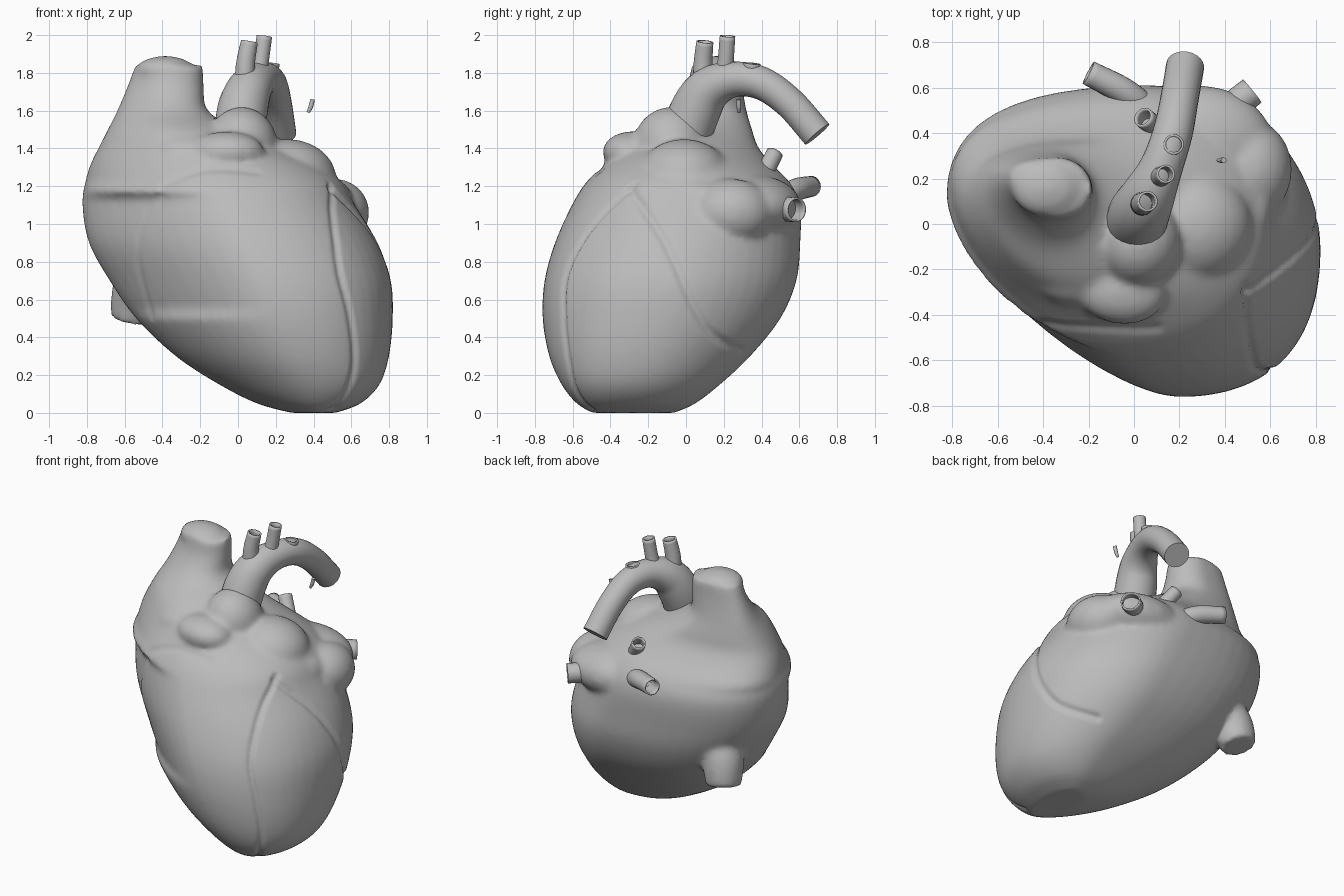
import bpy, bmesh, math
from mathutils import Vector, Matrix
from mathutils.bvhtree import BVHTree
from mathutils.kdtree import KDTree

if "Cube" in bpy.data.objects:
    bpy.data.objects.remove(bpy.data.objects["Cube"])

GREY = (0.5, 0.5, 0.5, 1)
mat = bpy.data.materials.new("plain grey")
mat.use_nodes = True
mat.diffuse_color = GREY
mat.node_tree.nodes["Principled BSDF"].inputs["Base Color"].default_value = GREY


def spline(points, n):
    """Smooth curve through points of any dimension."""
    p = [Vector(q) for q in points]
    p = [2 * p[0] - p[1]] + p + [2 * p[-1] - p[-2]]
    out = []
    for a, b, c, d in zip(p, p[1:], p[2:], p[3:]):
        for i in range(n):
            t = i / n
            out.append(b + (c - a) * (t / 2) + (2 * a - 5 * b + 4 * c - d) * (t * t / 2)
                       + (3 * b - a - 3 * c + d) * (t ** 3 / 2))
    return out + [p[-2]]


def loft(bm, rings, capped=True):
    rows = [[bm.verts.new(co) for co in ring] for ring in rings]
    for low, high in zip(rows, rows[1:]):
        for i in range(len(low)):
            j = (i + 1) % len(low)
            bm.faces.new((low[i], low[j], high[j], high[i]))
    if capped:
        bm.faces.new(rows[0][::-1])
        bm.faces.new(rows[-1])


def tube_rings(points, sides=24, n=6):
    """Round rings along a path of (x, y, z, radius)."""
    path = spline(points, n)
    rings = []
    for i, p in enumerate(path):
        way = path[min(i + 1, len(path) - 1)].xyz - path[max(i - 1, 0)].xyz
        turn = way.to_track_quat('Z', 'X')
        rings.append([p.xyz + turn @ Vector((math.cos(a), math.sin(a), 0)) * p.w
                      for a in (2 * math.pi * k / sides for k in range(sides))])
    return rings


def finish(name, bm):
    bmesh.ops.recalc_face_normals(bm, faces=bm.faces[:])
    mesh = bpy.data.meshes.new(name)
    bm.to_mesh(mesh)
    bm.free()
    mesh.materials.append(mat)
    ob = bpy.data.objects.new(name, mesh)
    bpy.context.collection.objects.link(ob)
    return ob


def shade(ob):
    bpy.ops.object.select_all(action='DESELECT')
    ob.select_set(True)
    bpy.context.view_layer.objects.active = ob
    bpy.ops.object.shade_smooth_by_angle(angle=math.radians(40))


def vessel(name, points, hollow=True):
    bm = bmesh.new()
    loft(bm, tube_rings(points), capped=not hollow)
    ob = finish(name, bm)
    shade(ob)
    if hollow:
        wall = ob.modifiers.new("wall", 'SOLIDIFY')
        wall.thickness = 0.01
        wall.offset = -1


def slice_ring(s, n=12):
    """Closed outline from four quarter arcs with uneven fullness."""
    z, x0, x1, y0, y1 = s
    w, d, mx, my = x1 - x0, y1 - y0, (x0 + x1) / 2, (y0 + y1) / 2
    front, back = Vector((mx + .06 * w, y0, z)), Vector((mx + .1 * w, y1, z))
    left, right = Vector((x1, my, z)), Vector((x0, my + (.1 if z < 1.2 else .15) * d, z))
    narrow = .42 if z < .55 else .33 if z < 1.15 else .45
    ring = []
    for a, b, k, along_x in ((front, left, .62, True), (left, back, .52, False),
                             (back, right, .68, True), (right, front, narrow, False)):
        corner = Vector((b.x, a.y, z)) if along_x else Vector((a.x, b.y, z))
        p, q = a.lerp(corner, k), b.lerp(corner, k)
        for i in range(n):
            t = i / n
            u = 1 - t
            ring.append(a * u ** 3 + p * 3 * u * u * t + q * 3 * u * t * t + b * t ** 3)
    return ring


# Chambers and upper great vein: height, x range, y range
SLICES = [
    (0, .28, .52, -.5, -.06), (.05, .1, .65, -.58, .05), (.15, -.1, .75, -.66, .18),
    (.3, -.33, .8, -.725, .34), (.5, -.54, .82, -.76, .5), (.7, -.68, .81, -.75, .585),
    (.9, -.79, .74, -.695, .605), (1.1, -.825, .62, -.605, .605), (1.22, -.81, .55, -.53, .55),
    (1.32, -.78, .42, -.43, .45), (1.41, -.735, .22, -.34, .38), (1.5, -.69, 0, -.24, .35),
    (1.6, -.64, -.16, -.09, .32), (1.72, -.59, -.18, .0, .3), (1.84, -.545, -.185, .03, .29),
]
body = bmesh.new()
loft(body, [slice_ring(s) for s in spline(SLICES, 4)])

# Lumps blended into the body: centre, radii, turn about z in degrees
LUMPS = [
    ((.02, -.08, 1.41), (.19, .2, .21), 0),        # root of the main artery
    ((.26, -.01, 1.24), (.26, .25, .21), 0),       # lung artery trunk
    ((-.06, -.29, 1.38), (.2, .15, .11), -10),     # right auricle tip
    ((-.3, -.2, 1.35), (.2, .15, .13), -25),       # right auricle base
    ((.51, .24, 1.06), (.185, .22, .18), 0),       # left auricle
    ((.46, .02, 1.12), (.14, .2, .13), -20),       # left auricle tip
    ((.28, .36, 1.09), (.33, .25, .17), 0),        # left atrium
    ((-.385, .16, 1.815), (.155, .13, .075), 0),   # sloping vein top
]
for centre, radii, turn in LUMPS:
    bmesh.ops.create_icosphere(
        body, subdivisions=4, radius=1,
        matrix=Matrix.Translation(centre) @ Matrix.Rotation(math.radians(turn), 4, 'Z')
        @ Matrix.Diagonal((*radii, 1)))

# Lower great vein
loft(body, tube_rings([(-.46, .26, .86, .12), (-.53, .34, .66, .135), (-.56, .38, .49, .115)]))

# Fuse and soften the chambers
rough = finish("rough_body", body)
fuse = rough.modifiers.new("fuse", 'REMESH')
fuse.mode = 'VOXEL'
fuse.voxel_size = 0.016
soften = rough.modifiers.new("soften", 'SMOOTH')
soften.factor = 0.5
soften.iterations = 16
view = bpy.context.evaluated_depsgraph_get()
mesh = bpy.data.meshes.new_from_object(rough.evaluated_get(view))
bpy.data.objects.remove(rough)

# Surface grooves: width, depth and path
GROOVES = [
    (.03, .016, [(.45, -.25, 1.17), (.5, -.48, 1), (.53, -.62, .75),
                 (.59, -.64, .5), (.6, -.6, .25), (.5, -.5, .03)]),
    (.035, .016, [(.45, -.27, 1.15), (.66, -.1, .85), (.78, .02, .6),
                  (.75, .14, .42), (.58, .33, .3)]),
    (.04, .008, [(.1, -.47, 1.29), (-.2, -.45, 1.28), (-.45, -.38, 1.1),
                 (-.55, -.34, .8), (-.52, -.3, .5)]),
]
bm = bmesh.new()
bm.from_mesh(mesh)
bm.normal_update()
surface = BVHTree.FromBMesh(bm)
for width, depth, path in GROOVES:
    marks = spline(path, 24)
    tree = KDTree(len(marks))
    for i, p in enumerate(marks):
        tree.insert(surface.find_nearest(p)[0], i)
    tree.balance()
    for v in bm.verts:
        gap = tree.find(v.co)[2]
        if gap < width:
            v.co -= v.normal * depth * (1 - gap / width)
heart_body = finish("heart_body", bm)
heart_body.data.polygons.foreach_set("use_smooth", [True] * len(heart_body.data.polygons))

# Main artery arch and its branches
vessel("artery_arch", [(.0, -.04, 1.35, .13), (.02, .04, 1.58, .135), (.06, .12, 1.71, .12),
                       (.12, .25, 1.765, .095), (.17, .4, 1.745, .088),
                       (.2, .55, 1.64, .084), (.225, .695, 1.475, .084)], hollow=False)
vessel("arch_branch_front", [(.035, .09, 1.74, .055), (.04, .09, 1.85, .05), (.06, .1, 1.965, .045)])
vessel("arch_branch_middle", [(.1, .2, 1.76, .05), (.12, .21, 1.86, .043), (.14, .22, 1.995, .041)])
vessel("arch_branch_back", [(.165, .34, 1.76, .045), (.17, .345, 1.8, .045), (.175, .35, 1.85, .045)])

# Lung veins
vessel("lung_vein_right_low", [(.08, .48, 1.12, .06), (-.04, .58, 1.18, .06), (-.2, .665, 1.2, .055)])
vessel("lung_vein_right_high", [(.16, .36, 1.18, .06), (.1, .42, 1.28, .048), (.04, .47, 1.375, .045)])
vessel("lung_vein_left_low", [(.36, .42, 1.08, .08), (.43, .51, 1.08, .068), (.52, .585, 1.075, .065)])

# Loose vessel fragment
vessel("vessel_fragment", [(.37, .28, 1.59, .008), (.385, .28, 1.62, .012), (.395, .28, 1.66, .012)],
       hollow=False)
